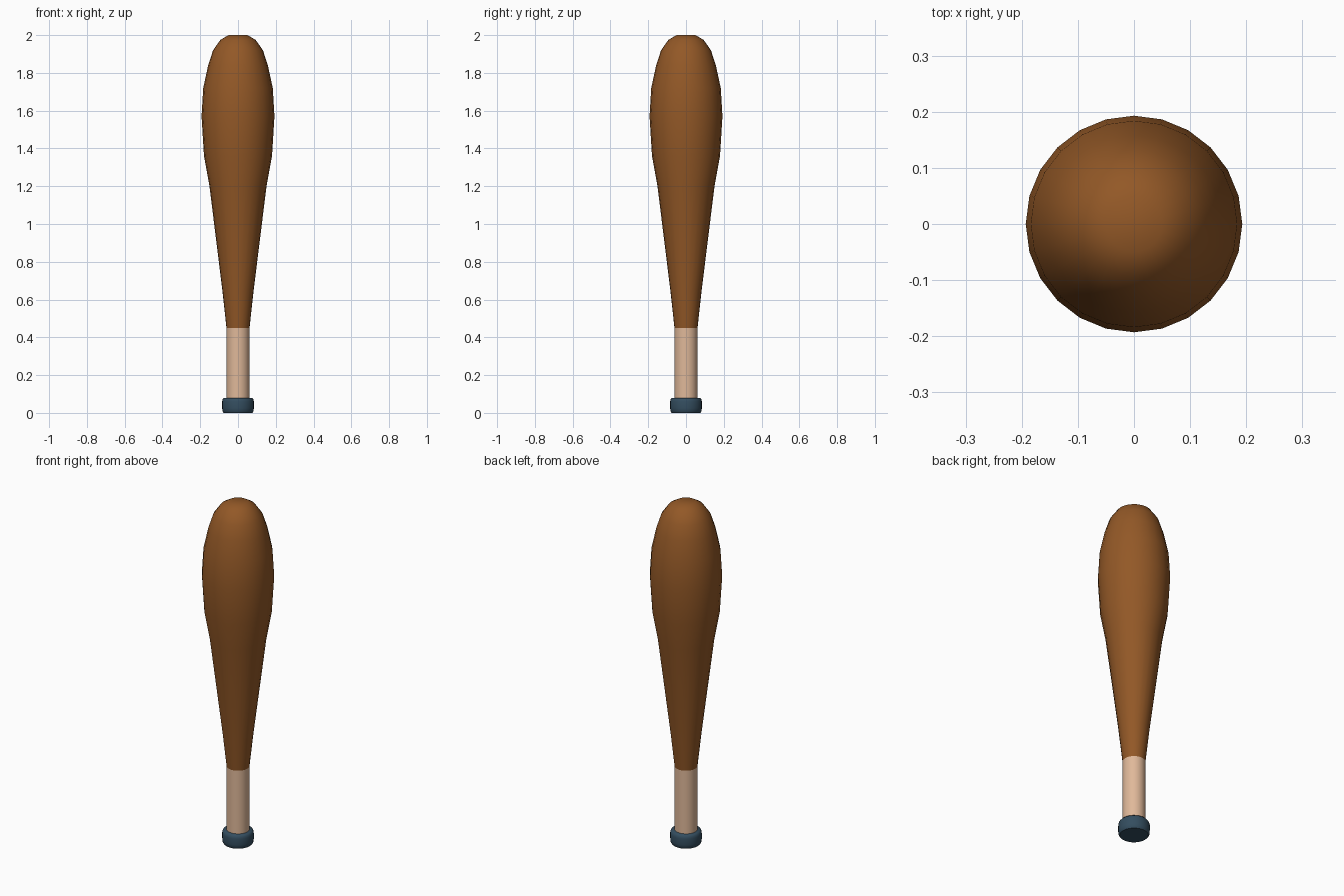
import bpy, math

if "Cube" in bpy.data.objects:
    bpy.data.objects.remove(bpy.data.objects["Cube"])

SIDES = 24

def material(name, rgb):
    m = bpy.data.materials.new(name)
    m.diffuse_color = (*rgb, 1)
    m.use_nodes = True
    m.node_tree.nodes["Principled BSDF"].inputs["Base Color"].default_value = m.diffuse_color
    return m

def lathe(name, profile, mat, angle=40):
    """Revolve (radius, z) points around z, closing both ends."""
    verts = [(r * math.cos(2 * math.pi * i / SIDES), r * math.sin(2 * math.pi * i / SIDES), z)
             for r, z in profile for i in range(SIDES)]
    faces = [list(range(SIDES))[::-1]]
    for k in range(len(profile) - 1):
        a, b = k * SIDES, (k + 1) * SIDES
        for i in range(SIDES):
            j = (i + 1) % SIDES
            faces.append((a + i, a + j, b + j, b + i))
    top = (len(profile) - 1) * SIDES
    faces.append(list(range(top, top + SIDES)))
    me = bpy.data.meshes.new(name)
    me.from_pydata(verts, [], faces)
    me.materials.append(mat)
    ob = bpy.data.objects.new(name, me)
    bpy.context.collection.objects.link(ob)
    bpy.ops.object.select_all(action='DESELECT')
    ob.select_set(True)
    bpy.context.view_layer.objects.active = ob
    bpy.ops.object.shade_smooth_by_angle(angle=math.radians(angle))
    return ob

brown = material("brown wood", (0.29, 0.098, 0.02))
tan = material("pale grip", (0.74, 0.48, 0.32))
slate = material("slate blue", (0.034, 0.075, 0.115))

# Knob at the bottom
lathe("knob", [(0.076, 0), (0.082, 0.008), (0.084, 0.025), (0.084, 0.06),
               (0.081, 0.072), (0.074, 0.08)], slate, 50)
# Straight grip
lathe("grip", [(0.061, 0.07), (0.061, 0.45)], tan)
# Tapered barrel with rounded tip
lathe("barrel", [(0.061, 0.45), (0.083, 0.65), (0.151, 1.20), (0.180, 1.36), (0.193, 1.57),
                 (0.184, 1.72), (0.158, 1.84), (0.132, 1.92), (0.093, 1.975), (0.05, 2.0)], brown)
